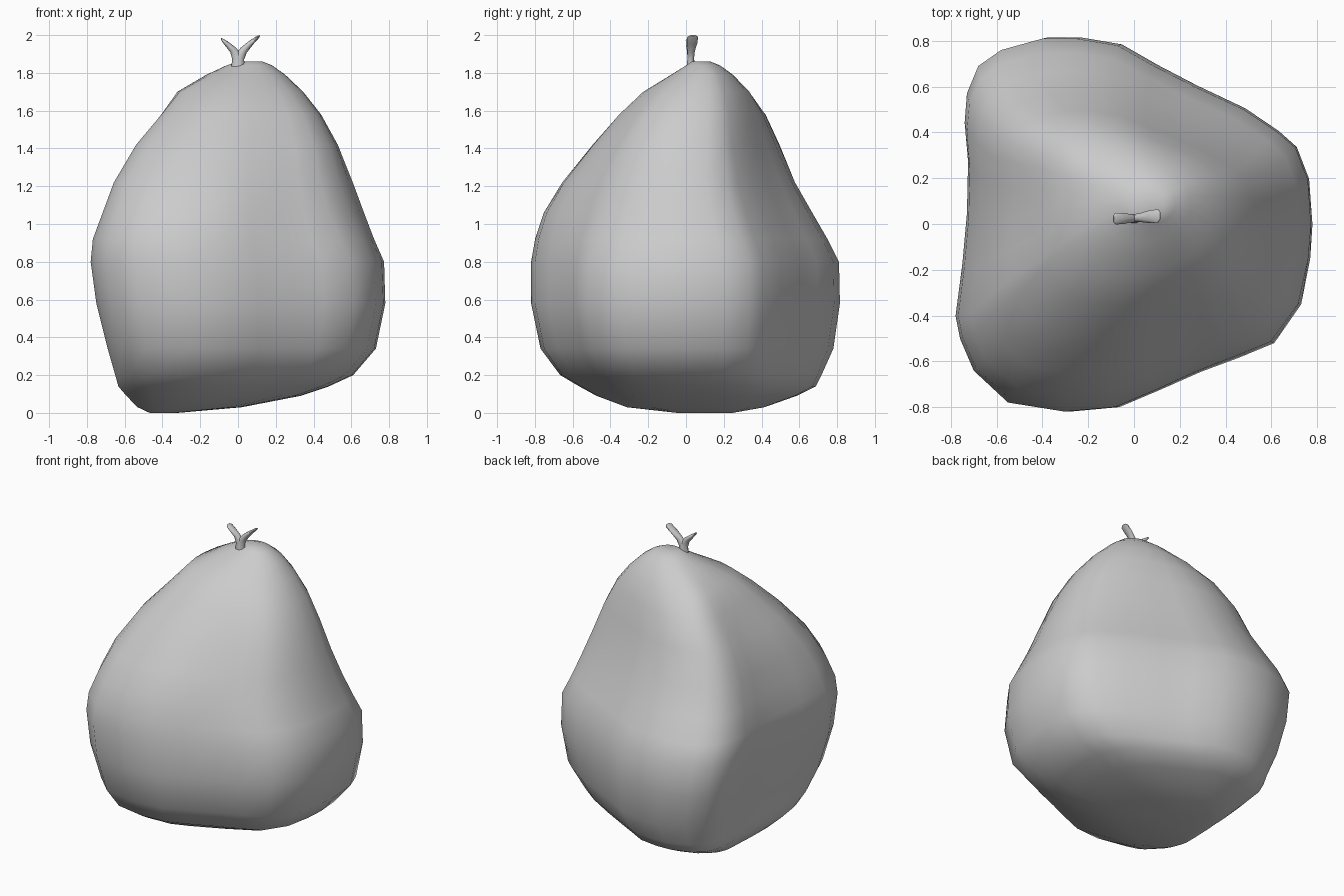
import bpy, bmesh, math
from mathutils import Vector

if "Cube" in bpy.data.objects:
    bpy.data.objects.remove(bpy.data.objects["Cube"])

TAU = math.tau

def loft(bm, rings):
    """Skin a list of equal-length point loops and cap both ends."""
    loops = [[bm.verts.new(p) for p in r] for r in rings]
    n = len(loops[0])
    for a, b in zip(loops, loops[1:]):
        for i in range(n):
            j = (i + 1) % n
            bm.faces.new((a[i], a[j], b[j], b[i]))
    bm.faces.new(loops[0][::-1])
    bm.faces.new(loops[-1])

def finish(bm, name, angle):
    bmesh.ops.recalc_face_normals(bm, faces=bm.faces)
    me = bpy.data.meshes.new(name)
    bm.to_mesh(me)
    bm.free()
    ob = bpy.data.objects.new(name, me)
    bpy.context.collection.objects.link(ob)
    bpy.ops.object.select_all(action='DESELECT')
    ob.select_set(True)
    bpy.context.view_layer.objects.active = ob
    bpy.ops.object.shade_smooth_by_angle(angle=math.radians(angle))
    return ob

# Three-lobed plan outline of the sack, seen from above
outline = [(.78, 0), (.765, .2), (.71, .34), (.63, .41), (.48, .51), (.265, .61), (.09, .70),
           (-.07, .79), (-.25, .82), (-.4, .82), (-.58, .77), (-.68, .70),
           (-.73, .58), (-.74, .45), (-.725, .28), (-.73, .05), (-.75, -.17),
           (-.78, -.4), (-.76, -.5), (-.70, -.64), (-.55, -.78), (-.3, -.82),
           (-.08, -.80), (.1, -.725), (.285, -.645), (.45, -.585), (.61, -.52),
           (.73, -.35), (.77, -.15)]

# Section levels: z, x min, x max, y min, y max, roundness
levels = [(0, -.47, -.32, -.05, .25, .5), (.03, -.54, .02, -.32, .42, .3),
          (.09, -.60, .33, -.48, .59, .2), (.14, -.64, .48, -.57, .69, .12),
          (.2, -.655, .61, -.67, .72, .08), (.34, -.69, .73, -.77, .78, 0),
          (.58, -.75, .78, -.82, .815, 0), (.80, -.78, .775, -.82, .81, 0),
          (.92, -.77, .725, -.80, .75, .02), (1.06, -.72, .675, -.755, .67, .05),
          (1.22, -.665, .615, -.66, .58, .12), (1.42, -.55, .53, -.50, .485, .2),
          (1.58, -.42, .44, -.36, .415, .35), (1.70, -.33, .345, -.23, .34, .6),
          (1.79, -.17, .25, -.08, .25, .85), (1.84, -.06, .18, .0, .18, 1),
          (1.86, .0, .13, .03, .13, 1)]

# Local swells and hollows: plan angle, height, angular width, vertical width, amount
dents = [(math.radians(-40), 1.12, .5, .25, -.06),
         (math.radians(133), 1.5, .4, .15, .05)]

def section(z, x0, x1, y0, y1, rnd):
    cx, cy, hx, hy = (x0 + x1) / 2, (y0 + y1) / 2, (x1 - x0) / 2, (y1 - y0) / 2
    pts = []
    for x, y in outline:
        u, v = x / .78, y / .82
        a = math.atan2(v, u)
        u += (math.cos(a) - u) * rnd
        v += (math.sin(a) - v) * rnd
        p = Vector((cx + u * hx, cy + v * hy, z))
        for da, dz, wa, wz, amt in dents:
            d = (a - da + math.pi) % TAU - math.pi
            k = amt * math.exp(-(d / wa) ** 2 - ((z - dz) / wz) ** 2)
            p += Vector((math.cos(a), math.sin(a), 0)) * k
        pts.append(p)
    return pts

bm = bmesh.new()
loft(bm, [section(*lv) for lv in levels])
finish(bm, "sack_body", 60)

# Forked tie on top: two tapering arms that share one base
def arm(bm, path):
    rings = []
    for i, (x, z, w, d) in enumerate(path):
        a, b = path[max(i - 1, 0)], path[min(i + 1, len(path) - 1)]
        t = Vector((b[0] - a[0], 0, b[1] - a[1])).normalized()
        side = Vector((t.z, 0, -t.x))
        c = Vector((x, .025 + .1 * max(0, x) - .02 * max(0, -x), z))
        rings.append([c + side * w * math.cos(TAU * k / 10)
                      + Vector((0, d * math.sin(TAU * k / 10), 0)) for k in range(10)])
    loft(bm, rings)

bm = bmesh.new()
arm(bm, [(0, 1.83, .036, .022), (-.004, 1.88, .028, .018), (-.024, 1.92, .020, .020),
         (-.055, 1.95, .014, .026), (-.080, 1.973, .008, .026), (-.09, 1.982, .003, .014)])
arm(bm, [(0, 1.83, .036, .022), (.006, 1.88, .028, .018), (.03, 1.92, .021, .020),
         (.07, 1.96, .014, .029), (.104, 1.989, .008, .030), (.115, 1.998, .003, .016)])
finish(bm, "forked_tie", 60)
